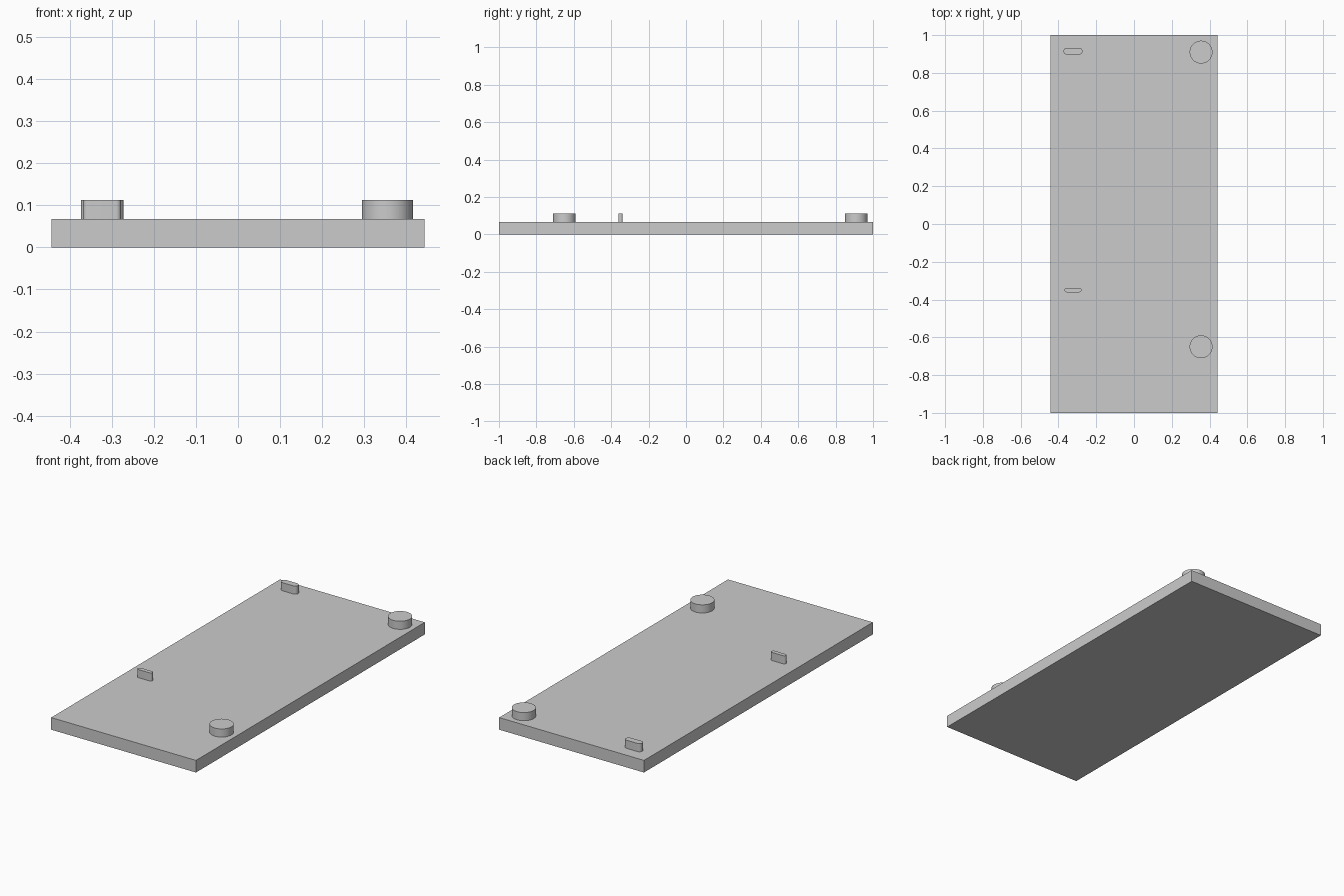
import bpy, bmesh, math

if "Cube" in bpy.data.objects:
    bpy.data.objects.remove(bpy.data.objects["Cube"])

grey = bpy.data.materials.new("plain grey")
grey.diffuse_color = (0.6, 0.6, 0.6, 1)
grey.use_nodes = True
grey.node_tree.nodes["Principled BSDF"].inputs["Base Color"].default_value = grey.diffuse_color

PLATE_TOP, PEG_TOP = 0.067, 0.112


def extrude(name, outline, z0, z1, smooth=False):
    """Closed prism from a 2D outline."""
    bm = bmesh.new()
    base = bm.faces.new([bm.verts.new((x, y, z0)) for x, y in outline])
    top = bmesh.ops.extrude_face_region(bm, geom=[base], use_keep_orig=True)
    verts = [g for g in top["geom"] if isinstance(g, bmesh.types.BMVert)]
    bmesh.ops.translate(bm, verts=verts, vec=(0, 0, z1 - z0))
    bmesh.ops.recalc_face_normals(bm, faces=bm.faces)
    mesh = bpy.data.meshes.new(name)
    bm.to_mesh(mesh)
    bm.free()
    mesh.materials.append(grey)
    obj = bpy.data.objects.new(name, mesh)
    bpy.context.collection.objects.link(obj)
    if smooth:
        bpy.ops.object.select_all(action='DESELECT')
        obj.select_set(True)
        bpy.context.view_layer.objects.active = obj
        bpy.ops.object.shade_smooth_by_angle(angle=math.radians(30))
    return obj


def stadium(cx, cy, length, width, steps):
    """Slot outline with round ends; a circle when length equals width."""
    r, half = width / 2, (length - width) / 2
    pts = []
    for side, start in ((1, -math.pi / 2), (-1, math.pi / 2)):
        for i in range(steps + 1):
            if half == 0 and i == steps:
                continue
            a = start + math.pi * i / steps
            pts.append((cx + side * half + r * math.cos(a), cy + r * math.sin(a)))
    return pts


# Base plate
extrude("base_plate", [(-0.443, -1), (0.443, -1), (0.443, 1), (-0.443, 1)], 0, PLATE_TOP)

# Round pegs along the right edge
for name, y in (("round_peg_back", 0.91), ("round_peg_front", -0.65)):
    extrude(name, stadium(0.355, y, 0.121, 0.121, 24), PLATE_TOP, PEG_TOP, True)

# Slim slot-shaped keys along the left edge
for name, y, length, width in (("key_back", 0.915, 0.101, 0.036),
                               ("key_front", -0.35, 0.09, 0.023)):
    extrude(name, stadium(-0.323, y, length, width, 12), PLATE_TOP, PEG_TOP, True)
